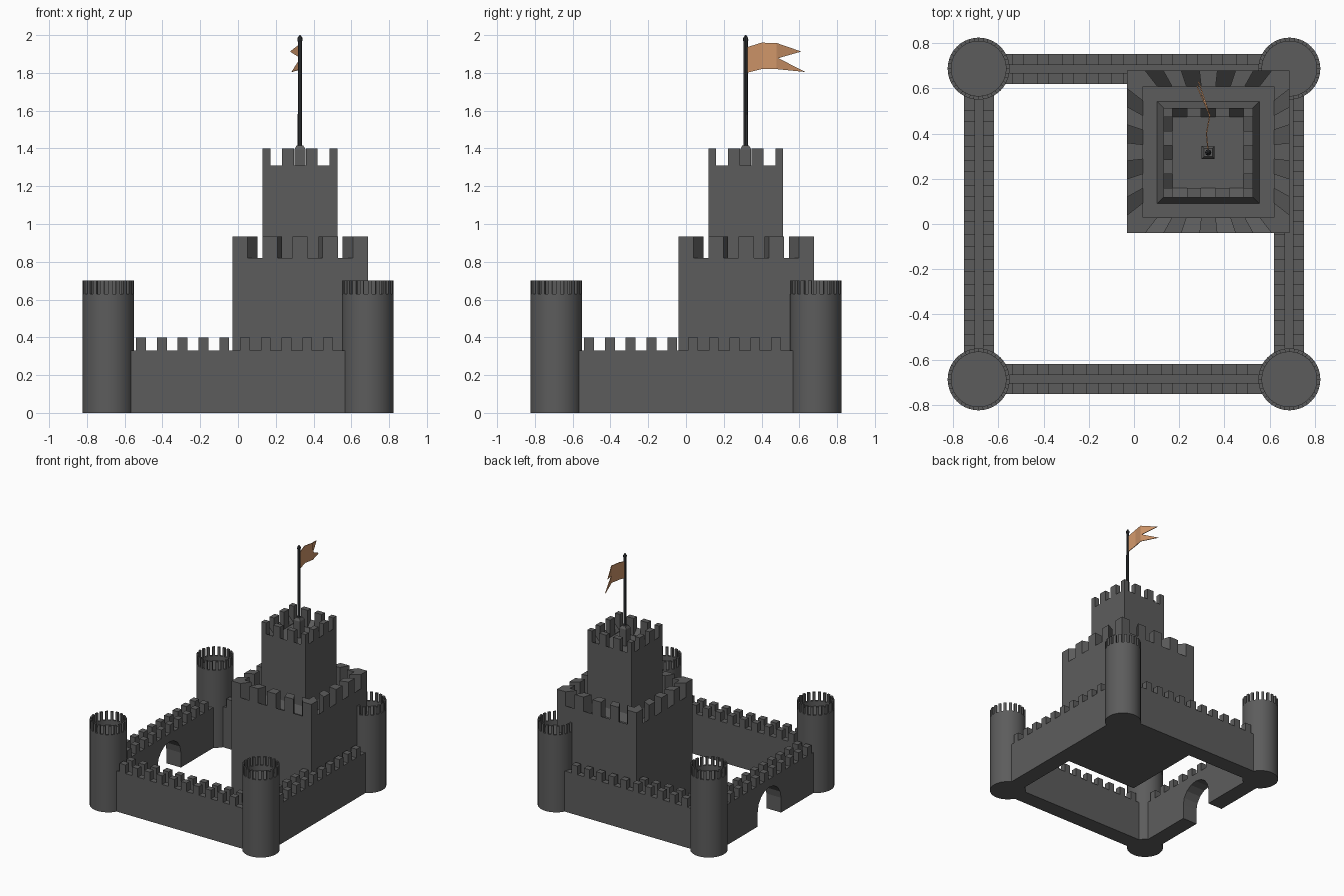
import bpy, bmesh, math
from mathutils import Vector

if "Cube" in bpy.data.objects:
    bpy.data.objects.remove(bpy.data.objects["Cube"])


def material(name, rgb):
    m = bpy.data.materials.new(name)
    m.diffuse_color = (*rgb, 1)
    m.use_nodes = True
    m.node_tree.nodes["Principled BSDF"].inputs["Base Color"].default_value = m.diffuse_color
    return m


STONE = material("grey stone", (0.108, 0.108, 0.108))
IRON = material("dark iron", (0.035, 0.038, 0.042))
CLOTH = material("orange cloth", (0.62, 0.30, 0.14))


def finish(bm, name, mat, smooth=False):
    bmesh.ops.recalc_face_normals(bm, faces=bm.faces)
    me = bpy.data.meshes.new(name)
    bm.to_mesh(me)
    bm.free()
    me.materials.append(mat)
    ob = bpy.data.objects.new(name, me)
    bpy.context.collection.objects.link(ob)
    if smooth:
        bpy.ops.object.select_all(action='DESELECT')
        ob.select_set(True)
        bpy.context.view_layer.objects.active = ob
        bpy.ops.object.shade_smooth_by_angle(angle=math.radians(30))
    return ob


def loft(bm, loops):
    """Closed solid through a list of equally long point loops (repeats merged)."""
    rings = []
    for loop in loops:
        vs = []
        for p in loop:
            p = Vector(p)
            same = [v for v in vs if (v.co - p).length < 1e-6]
            vs.append(same[0] if same else bm.verts.new(p))
        rings.append(vs)
    uniq = lambda vs: list(dict.fromkeys(vs))
    for a, b in zip(rings, rings[1:]):
        for i in range(len(a)):
            j = (i + 1) % len(a)
            f = uniq([a[i], a[j], b[j], b[i]])
            if len(f) > 2:
                bm.faces.new(f)
    for r in (rings[0], rings[-1]):
        if len(uniq(r)) > 2:
            bm.faces.new(uniq(r))


def square(cx, cy, h, z):
    return [(cx + sx * h, cy + sy * h, z) for sx, sy in ((-1, -1), (1, -1), (1, 1), (-1, 1))]


def circle(cx, cy, r, z, n):
    return [(cx + r * math.cos(2 * math.pi * i / n), cy + r * math.sin(2 * math.pi * i / n), z)
            for i in range(n)]


def lin(a, b, n):
    return [a + (b - a) * i / n for i in range(n + 1)]


def battlements(bm, cx, cy, outer, inner, us, vs, roof, sill, top):
    """Square parapet: merlons alternate with gaps whose sills slope inward."""
    for q in range(4):
        c, s = round(math.cos(q * math.pi / 2)), round(math.sin(q * math.pi / 2))
        put = lambda x, y, z: (cx + c * x - s * y, cy + s * x + c * y, z)
        for i in range(len(us) - 1):
            zo, zi = (top, top) if i % 2 == 0 else (sill, roof + 0.005)
            plan = [(us[i], -outer), (us[i + 1], -outer), (vs[i + 1], -inner), (vs[i], -inner)]
            loft(bm, [[put(x, y, roof) for x, y in plan],
                      [put(x, y, z) for (x, y), z in zip(plan, (zo, zo, zi, zi))]])


# Curtain walls: lower wall, twin parapets with a walkway between, merlons
L, PATH, SILL, TOP = 0.60, 0.29, 0.33, 0.40
ARCH = [(0.15 * math.cos(a), 0.12 + 0.145 * math.sin(a)) for a in lin(math.pi, 0, 8)]


def wall(name, along_y, centre, gate=False):
    bm = bmesh.new()
    put = lambda u, w, z: (centre + w, u, z) if along_y else (u, centre + w, z)

    def slab(outline, w0, w1):
        loft(bm, [[put(u, w, z) for u, z in outline] for w in (w0, w1)])

    door = [(-0.15, 0)] + ARCH + [(0.15, 0)] if gate else []
    slab([(-L, 0)] + door + [(L, 0), (L, PATH), (-L, PATH)], -0.066, 0.066)
    # crenellated outline of one parapet
    teeth = []
    for i in range(10):
        u = -0.513 + 0.11 * i
        teeth += [(u - 0.026, SILL), (u - 0.026, TOP), (u + 0.026, TOP), (u + 0.026, SILL)]
    outline = [(L, PATH), (-L, PATH), (-L, SILL)] + teeth + [(L, SILL)]
    for w0, w1 in ((-0.066, -0.018), (0.018, 0.066)):
        slab(outline, w0, w1)
    finish(bm, name, STONE)


wall("front_wall", False, -0.685)
wall("back_wall", False, 0.685)
wall("right_wall", True, 0.685)
wall("gate_wall", True, -0.685, gate=True)

# Round corner towers with a sunken roof and a thin crenellated rim
R, RI, N = 0.137, 0.121, 40
for name, sx, sy in (("front_left", -1, -1), ("front_right", 1, -1),
                     ("back_left", -1, 1), ("back_right", 1, 1)):
    cx, cy = 0.687 * sx, 0.687 * sy
    bm = bmesh.new()
    loft(bm, [circle(cx, cy, r, z, N) for r, z in ((R, 0), (R, 0.63), (RI, 0.63), (RI, 0.59))])
    o, n = circle(cx, cy, R, 0, N), circle(cx, cy, RI, 0, N)
    for i in range(0, N, 2):
        plan = [o[i], o[i + 1], n[i + 1], n[i]]
        loft(bm, [[(x, y, z) for x, y, _ in plan] for z in (0.63, 0.70)])
    finish(bm, name + "_tower", STONE, smooth=True)

# Keep: square block with fanned battlements
KX, KY, KH, KI = 0.329, 0.319, 0.359, 0.290
bm = bmesh.new()
loft(bm, [square(KX, KY, KH, 0), square(KX, KY, KH, 0.75)])
battlements(bm, KX, KY, KH, KI, lin(-KH, KH, 9), lin(-KI, KI, 9), 0.75, 0.82, 0.935)
finish(bm, "keep", STONE)

# Upper tower with flared foot and square battlements
TX, TY, TH, TI = 0.328, 0.316, 0.198, 0.157
bm = bmesh.new()
loft(bm, [square(TX, TY, h, z) for h, z in ((0.226, 0.75), (TH, 0.81), (TH, 1.26))])
mid = lin(-TI, TI, 5)
battlements(bm, TX, TY, TH, TI, [-TH] + mid + [TH], [-TI] + mid + [TI], 1.26, 1.31, 1.40)
finish(bm, "upper_tower", STONE)

# Flagpole and its plinth
bm = bmesh.new()
loft(bm, [square(TX, TY, h, z) for h, z in ((0.029, 1.26), (0.029, 1.395), (0.018, 1.415))])
finish(bm, "pole_plinth", STONE)
bm = bmesh.new()
loft(bm, [circle(TX, TY, r, z, 8) for r, z in
          ((0.012, 1.40), (0.011, 1.965), (0.014, 1.972), (0.013, 1.985), (0.003, 2.0))])
finish(bm, "flagpole", IRON)

# Swallow-tailed flag: columns of (x, y, low z, high z), then two tails
cols = [(0.328, 0.32, 1.80, 1.935), (0.320, 0.40, 1.82, 1.96), (0.335, 0.48, 1.82, 1.958)]
tails = [((0.278, 0.61, 1.913), 1), ((0.285, 0.63, 1.805), 0)]
bm = bmesh.new()
lo = [bm.verts.new((x, y, a)) for x, y, a, b in cols]
hi = [bm.verts.new((x, y, b)) for x, y, a, b in cols]
for i in range(2):
    bm.faces.new([lo[i], lo[i + 1], hi[i + 1], hi[i]])
notch = bm.verts.new((0.332, 0.488, 1.878))
bm.faces.new([lo[2], notch, hi[2]])
for tip, upper in tails:
    t = bm.verts.new(tip)
    bm.faces.new([notch, t, hi[2]] if upper else [lo[2], t, notch])
flag = finish(bm, "flag", CLOTH)
mod = flag.modifiers.new("thickness", 'SOLIDIFY')
mod.thickness, mod.offset = 0.005, 0
